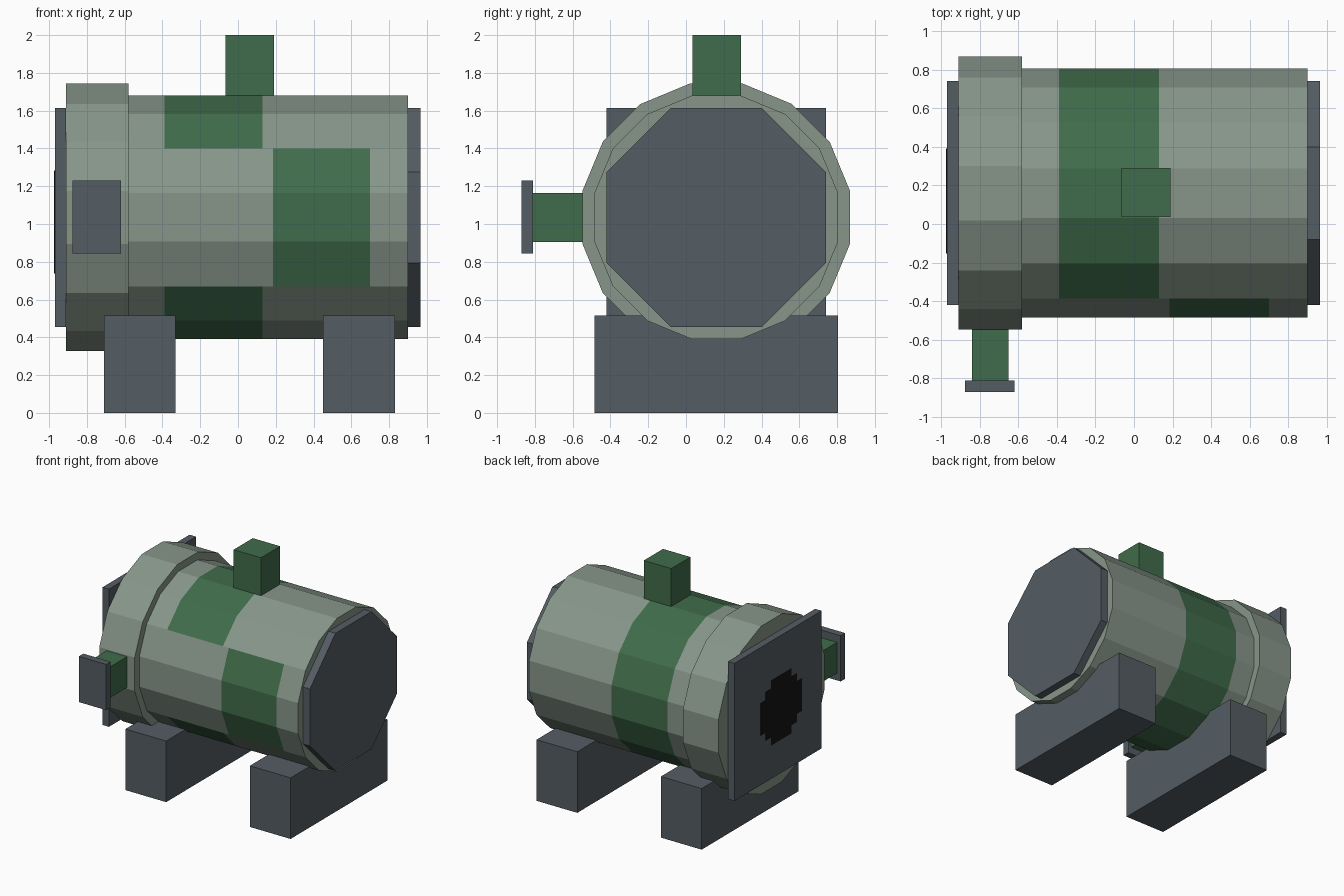
import bpy, bmesh, math

old = bpy.data.objects.get("Cube")
if old:
    bpy.data.objects.remove(old, do_unlink=True)

AXIS_Y, AXIS_Z = 0.16, 1.035      # centre line of the drum


def material(name, rgb, rough=0.8):
    m = bpy.data.materials.new(name)
    m.use_nodes = True
    m.diffuse_color = (*rgb, 1)
    bsdf = m.node_tree.nodes["Principled BSDF"]
    bsdf.inputs["Base Color"].default_value = (*rgb, 1)
    bsdf.inputs["Roughness"].default_value = rough
    return m


GREY = material("pale grey green", (0.242, 0.305, 0.254))
GREEN = material("dark green", (0.051, 0.150, 0.070))
SLATE = material("slate", (0.089, 0.109, 0.125))
BLACK = material("black", (0.007, 0.007, 0.007))


def finish(name, bm, *mats):
    bmesh.ops.recalc_face_normals(bm, faces=bm.faces)
    mesh = bpy.data.meshes.new(name)
    bm.to_mesh(mesh)
    bm.free()
    for m in mats:
        mesh.materials.append(m)
    obj = bpy.data.objects.new(name, mesh)
    bpy.context.collection.objects.link(obj)
    return obj


def box(name, x, y, z, mat):
    bm = bmesh.new()
    bmesh.ops.create_cube(bm, size=1)
    for v in bm.verts:
        for i, (lo, hi) in enumerate((x, y, z)):
            v.co[i] = lo if v.co[i] < 0 else hi
    return finish(name, bm, mat)


def loft(name, xs, outline, *mats, rule=None):
    """Sweep a closed (y, z) outline along x through the stations xs."""
    bm = bmesh.new()
    rings = [[bm.verts.new((x, y, z)) for y, z in outline] for x in xs]
    n = len(outline)
    for a, b in zip(rings, rings[1:]):
        for i in range(n):
            j = (i + 1) % n
            f = bm.faces.new((a[i], a[j], b[j], b[i]))
            if rule:
                f.material_index = rule(f.calc_center_median())
    bm.faces.new(rings[0])
    bm.faces.new(rings[-1])
    return finish(name, bm, *mats)


def polygon(sides, apothem):
    """Regular outline with flat sides facing up, down, front and back."""
    r = apothem / math.cos(math.pi / sides)
    angles = [(i + 0.5) * math.tau / sides for i in range(sides)]
    return [(AXIS_Y + r * math.cos(a), AXIS_Z + r * math.sin(a)) for a in angles]


# Drum with a green band that is shifted sideways on the three front facets
def band(c):
    front = c.y < AXIS_Y - 0.5 and abs(c.z - AXIS_Z) < 0.35
    lo, hi = (0.185, 0.70) if front else (-0.39, 0.13)
    return int(lo < c.x < hi)


loft("drum", (-0.6, -0.39, 0.13, 0.185, 0.70, 0.90), polygon(16, 0.645),
     GREY, GREEN, rule=band)
loft("drum_collar", (-0.91, -0.58), polygon(16, 0.708), GREY)

# End closures
loft("end_cap", (0.90, 0.965), polygon(8, 0.58), SLATE)
box("end_plate", (-0.97, -0.91), (-0.42, 0.74), (0.455, 1.615), SLATE)

# Stepped round opening, set as a thin plate on the end plate
quarter = [(4, 0), (4, 2), (3, 2), (3, 3), (2, 3), (2, 4)]
steps = []
for turn in range(4):
    for a, b in quarter[1:]:
        for _ in range(turn):
            a, b = -b, a
        steps.append((0.12 + a * 0.068, 1.01 + b * 0.068))
loft("end_opening", (-0.974, -0.969), steps, BLACK)

# Feet
for side, x in (("right", -0.71), ("left", 0.45)):
    box("foot_" + side, (x, x + 0.38), (-0.485, 0.805), (0, 0.515), SLATE)

# Top stub and front pipe with flange
box("top_stub", (-0.065, 0.19), (0.035, 0.29), (1.67, 2.0), GREEN)
box("front_pipe", (-0.84, -0.65), (-0.81, -0.54), (0.905, 1.165), GREEN)
box("front_flange", (-0.875, -0.62), (-0.87, -0.81), (0.845, 1.23), SLATE)
